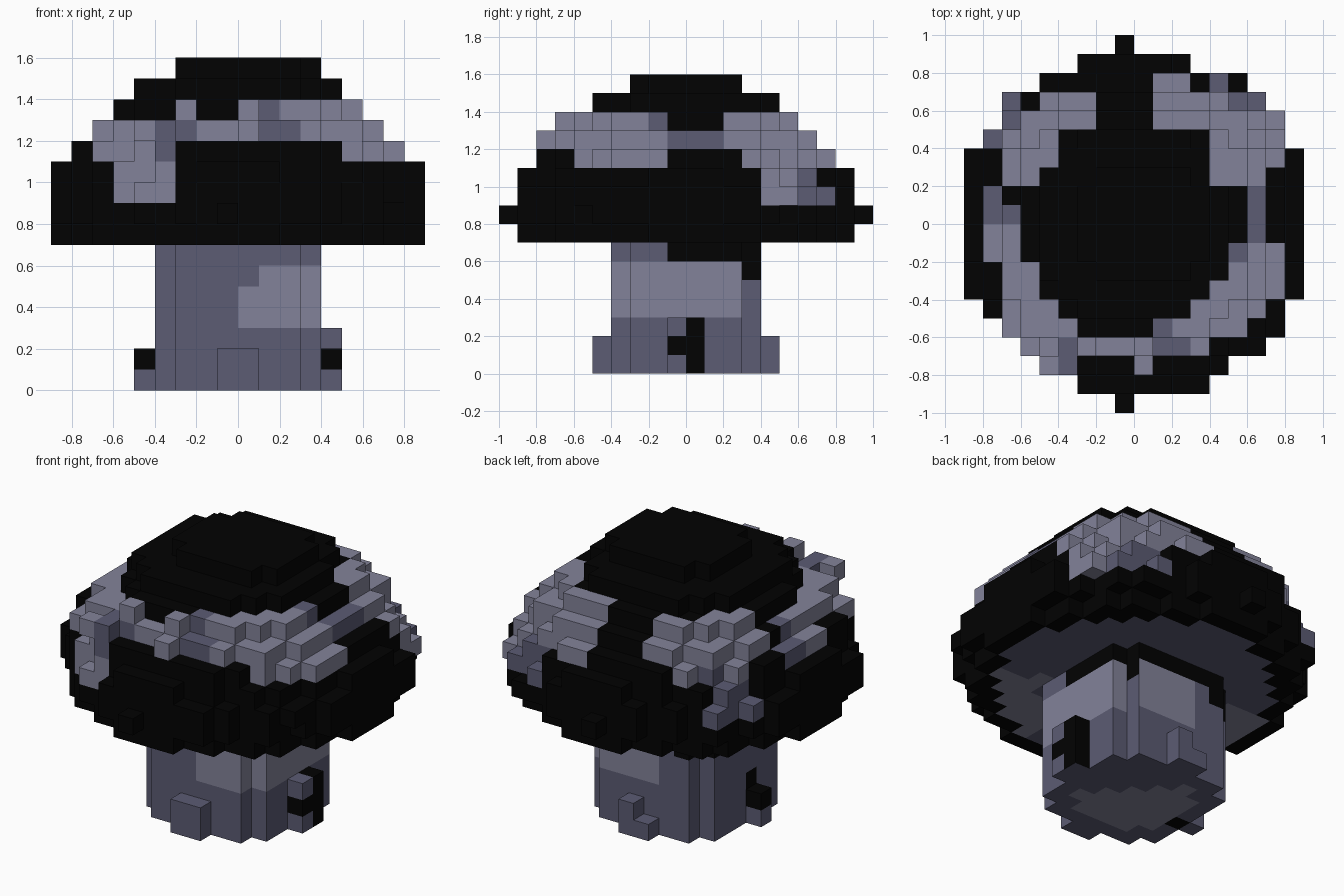
import bpy, bmesh, math

if "Cube" in bpy.data.objects:
    bpy.data.objects.remove(bpy.data.objects["Cube"], do_unlink=True)

S = 0.1                      # edge of one block
BLACK, SLATE, PALE = 0, 1, 2


def material(name, rgb):
    m = bpy.data.materials.new(name)
    m.use_nodes = True
    m.diffuse_color = (*rgb, 1)
    bsdf = m.node_tree.nodes["Principled BSDF"]
    bsdf.inputs["Base Color"].default_value = (*rgb, 1)
    bsdf.inputs["Roughness"].default_value = 0.9
    return m


MATS = [material("black", (0.0006, 0.0006, 0.0006)),
        material("slate", (0.106, 0.106, 0.172)),
        material("pale_slate", (0.226, 0.226, 0.32))]


def centre(c):
    return (c[0] + 0.5) * S, (c[1] + 0.5) * S


def polar(c):
    x, y = centre(c)
    return math.hypot(x, y), math.degrees(math.atan2(y, x)) % 360


def within(a, start, end):
    return (a - start) % 360 < (end - start) % 360


def disc(layer, limit, radius, cx=0.0):
    """Blocks of one layer inside a circle clipped to a square."""
    cells = set()
    for i in range(-10, 10):
        for j in range(-10, 10):
            x, y = centre((i, j))
            if (max(abs(x - cx), abs(y)) < limit
                    and math.hypot(x - cx, y) <= radius):
                cells.add((i, j, layer))
    return cells


# Cap: layer -> (square limit, circle radius)
CAP = {7: (0.9, 0.865), 8: (0.9, 0.9), 9: (0.9, 0.9), 10: (0.9, 0.87),
       11: (0.8, 0.851), 12: (0.7, 0.785), 13: (0.6, 0.67), 14: (0.5, 0.56)}
cap = set()
for layer, (limit, radius) in CAP.items():
    cap |= disc(layer, limit, radius)
cap |= {c for c in disc(15, 0.36, 0.36, 0.05) if -3 <= c[1] < 3}

# Uneven rim: nubs and corner blocks
cap |= {(-1, 9, 8), (-1, -10, 8)}
RIM = [(8, 3), (8, -4), (-9, 3), (-9, -4), (3, -9), (6, 6), (-7, 6), (6, -7)]
cap |= {(i, j, k) for i, j in RIM for k in (8, 9)}
cap |= {(5, 7, 8), (7, 5, 9), (7, -6, 9), (7, 4, 10)}

# Uneven upper steps
cap |= {(i, -8, 12) for i in (-5, -4, 0)} | {(i, -7, 13) for i in (-3, 0)}
cap.add((-7, -6, 11))
cap -= {(3, 7, 11), (4, 2, 14),
        (-6, -3, 13), (-6, -4, 13), (-5, -5, 13), (-4, -6, 13)}

# Stem: round column, wider foot with small bumps
stem = set()
for layer in range(7):
    stem |= disc(layer, 0.4, 0.45)
for layer in (0, 1):
    stem |= {(-1, -5, layer), (0, -5, layer), (0, 4, layer), (-5, -1, layer)}
stem |= {(4, j, layer) for j in (-1, 0) for layer in range(3)} | {(-1, 4, 0)}

# Patchy ring on the cap: layer -> (start angle, end angle, colour)
DRIPS = [(229, 247, PALE), (28, 45, PALE), (45, 60, SLATE), (134, 152, SLATE)]
BAND = {
    9: DRIPS,
    10: DRIPS,
    11: [(22, 83, PALE), (122, 133, PALE), (133, 138, SLATE),
         (138, 148, PALE), (148, 154, SLATE),
         (168, 180, SLATE), (180, 196, PALE), (214, 240, PALE),
         (240, 250, SLATE), (311, 353, PALE)],
    12: [(15, 82, PALE), (107, 161, PALE), (172, 180, SLATE), (180, 240, PALE),
         (240, 255, SLATE), (255, 278, PALE), (278, 293, SLATE),
         (293, 352, PALE), (352, 15, SLATE)],
    13: [(19, 82, PALE), (107, 158, PALE), (246, 250, PALE), (274, 278, PALE),
         (278, 286, SLATE), (286, 342, PALE), (342, 350, SLATE)],
}


def cap_colour(c, normal):
    r, a = polar(c)
    if c[2] == 7 and normal[2] < 0:                     # gills
        if r > 0.77:
            return BLACK
        patch = within(a, 280, 332) or within(a, 160, 192)
        return PALE if patch and r > 0.5 else SLATE
    if c[2] == 13:                                      # dark front and back steps
        front = r < 0.59 and within(a, 240, 278)
        back = c[1] == 4 and -4 <= c[0] < 4
        if front or back:
            return BLACK
    for start, end, colour in BAND.get(c[2], []):
        if within(a, start, end):
            return colour
    return BLACK


# Dark hollows low on both flanks of the stem
HOLLOWS = {(4, 0, 0), (4, 0, 1), (4, 0, 2), (4, -1, 1),
           (-5, -1, 1), (-4, -1, 1), (-4, -1, 2)}


def stem_colour(c, normal):
    r, a = polar(c)
    k = c[2]
    if normal[2] < 0 and k == 0:                        # sole
        if c == (-4, -1, 0):
            return BLACK
        return PALE if r < 0.32 and c[0] + c[1] < 1 else SLATE
    if c in HOLLOWS:
        return BLACK
    if k == 6 and within(a, 350, 172) or k == 5 and within(a, 120, 150):
        return BLACK
    if normal[0] > 0 and c[1] == 3 and k >= 3:          # back edge of flank
        return BLACK if k == 5 else SLATE
    if 3 <= k <= 5 and within(a, 283 if k == 5 else 270, 110):
        return PALE
    return SLATE


AXES = [(1, 0, 0), (-1, 0, 0), (0, 1, 0), (0, -1, 0), (0, 0, 1), (0, 0, -1)]


def build(name, cells, solid, colour):
    """Make a mesh from the exposed faces of a set of blocks."""
    bm = bmesh.new()
    verts = {}

    def vert(p):
        if p not in verts:
            verts[p] = bm.verts.new([v * S for v in p])
        return verts[p]

    for c in sorted(cells):
        for n in AXES:
            if tuple(c[i] + n[i] for i in range(3)) in solid:
                continue
            axis = next(i for i in range(3) if n[i])
            u, w = (axis + 1) % 3, (axis + 2) % 3
            corners = []
            for du, dw in ((0, 0), (1, 0), (1, 1), (0, 1)):
                p = list(c)
                p[axis] += max(n[axis], 0)
                p[u] += du
                p[w] += dw
                corners.append(vert(tuple(p)))
            if n[axis] < 0:
                corners.reverse()
            bm.faces.new(corners).material_index = colour(c, n)
    mesh = bpy.data.meshes.new(name)
    bm.to_mesh(mesh)
    bm.free()
    for m in MATS:
        mesh.materials.append(m)
    bpy.context.scene.collection.objects.link(bpy.data.objects.new(name, mesh))


build("mushroom_cap", cap, cap | stem, cap_colour)
build("mushroom_stem", stem, cap | stem, stem_colour)
